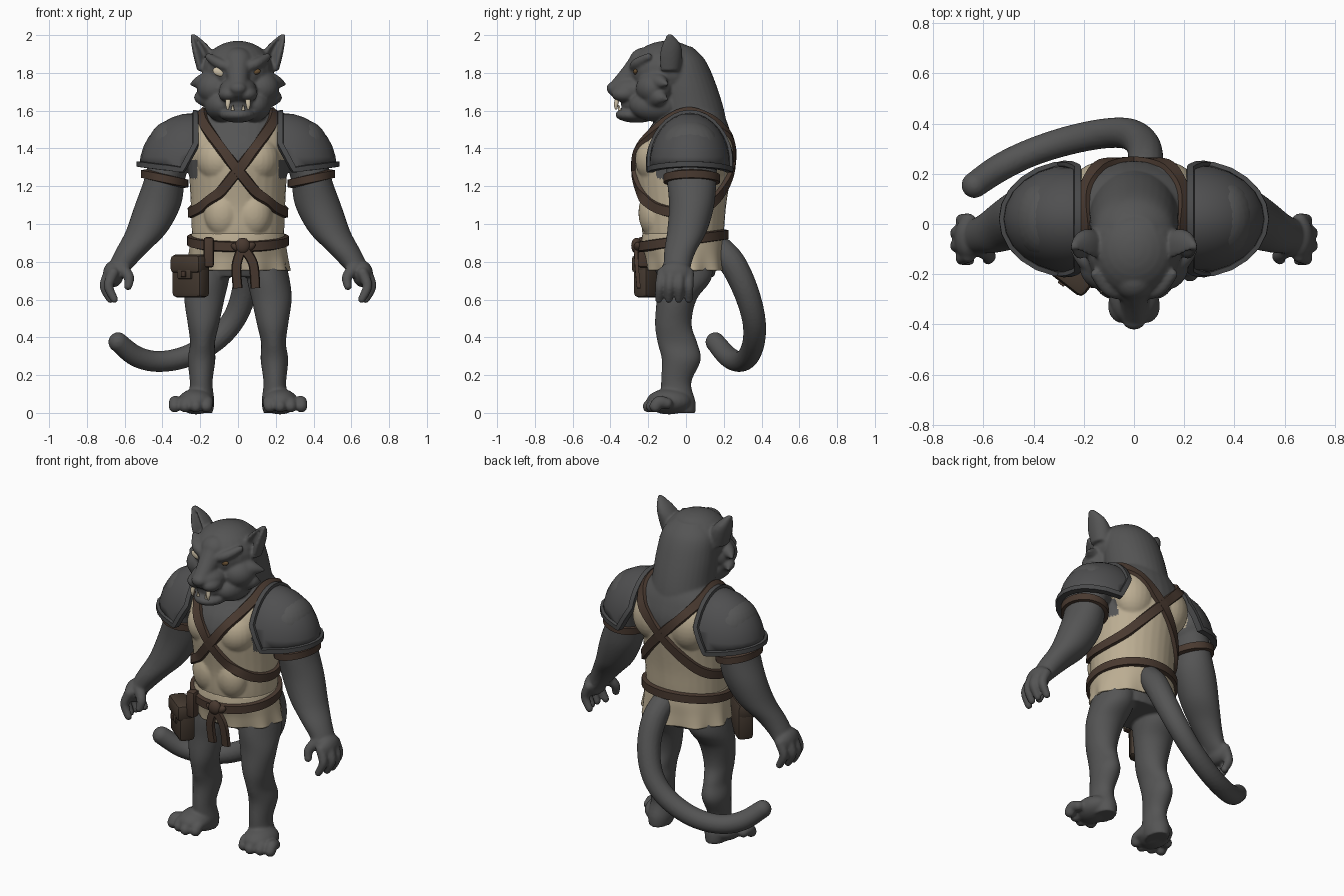
import bpy, bmesh, math
from mathutils import Vector, Matrix
from mathutils.bvhtree import BVHTree

if "Cube" in bpy.data.objects:
    bpy.data.objects.remove(bpy.data.objects["Cube"])


def material(name, r, g, b):
    mat = bpy.data.materials.new(name)
    mat.use_nodes = True
    mat.diffuse_color = (r, g, b, 1)
    node = next(n for n in mat.node_tree.nodes if n.type == "BSDF_PRINCIPLED")
    node.inputs["Base Color"].default_value = (r, g, b, 1)
    node.inputs["Roughness"].default_value = 0.8
    return mat


FUR = material("grey fur", .09, .09, .09)
CLOTH = material("beige cloth", .5, .42, .29)
LEATHER = material("brown leather", .066, .041, .029)
POUCH = material("dark pouch leather", .06, .042, .03)
ARMOR = material("armour plate", .079, .079, .081)
RIM = material("armour rim", .066, .067, .069)
IVORY = material("ivory", .6, .52, .38)
AMBER = material("amber", .13, .075, .03)


def make(name, bm, mat):
    bmesh.ops.recalc_face_normals(bm, faces=bm.faces)
    mesh = bpy.data.meshes.new(name)
    bm.to_mesh(mesh)
    mesh.materials.append(mat)
    mesh.shade_smooth()
    mesh.set_sharp_from_angle(angle=math.radians(42))
    obj = bpy.data.objects.new(name, mesh)
    bpy.context.scene.collection.objects.link(obj)
    return obj


def spline(pts, steps=6, closed=False):
    pts, out = [Vector(p) for p in pts], []
    n = len(pts)
    pick = (lambda i: pts[i % n]) if closed else (lambda i: pts[max(0, min(n - 1, i))])
    for i in range(n if closed else n - 1):
        a, b, c, d = (pick(i + k) for k in (-1, 0, 1, 2))
        for j in range(steps):
            t = j / steps
            out.append((b * 2 + (c - a) * t + (a * 2 - b * 5 + c * 4 - d) * t ** 2
                        + (b * 3 - a - c * 3 + d) * t ** 3) / 2)
    return out if closed else out + [pts[-1]]


def skin(bm, rings, closed_path=False, caps=True):
    rows = [[bm.verts.new(p) for p in ring] for ring in rings]
    pairs = list(zip(rows, rows[1:])) + ([(rows[-1], rows[0])] if closed_path else [])
    for a, b in pairs:
        for i in range(len(a)):
            j = (i + 1) % len(a)
            bm.faces.new((a[i], a[j], b[j], b[i]))
    if caps and not closed_path:
        bm.faces.new(rows[0])
        bm.faces.new(rows[-1])


def loft(bm, rings, flat=True, hollow=False, caps=True, wave=0, seg=32):
    """Ellipse rings (x, y, z, rx, ry), level or square to the path."""
    path, out = spline(rings), []
    u = Vector((1, .01, .02))
    for k, r in enumerate(path):
        c = r.xyz
        v = Vector((0, 1, 0))
        if not flat:
            t = (path[min(k + 1, len(path) - 1)].xyz - path[max(k - 1, 0)].xyz).normalized()
            u = (u - t * u.dot(t)).normalized()
            v = t.cross(u)
        else:
            u = Vector((1, 0, 0))
        ring = []
        for i in range(seg):
            a = math.tau * i / seg
            s = math.sin(a)
            if hollow and s < 0:
                s = -.75 * abs(math.sin(2 * a))
            w = 1 + wave * (k / len(path)) ** 2 * math.sin(9 * a)
            ring.append(c + u * (r[3] * math.cos(a) * w) + v * (r[4] * s * w))
        out.append(ring)
    skin(bm, out, caps=caps)


def limb(bm, pts, radii):
    """Round tube with ball ends."""
    loft(bm, [(*p, r, r) for p, r in zip(pts, radii)], flat=False, seg=16)
    for p, r in ((pts[0], radii[0]), (pts[-1], radii[-1])):
        ball(bm, p, (r, r, r))


def ball(bm, c, r, turn=0):
    m = Matrix.Translation(c) @ Matrix.Rotation(turn, 4, "Y") @ Matrix.Diagonal((*r, 1))
    bmesh.ops.create_uvsphere(bm, u_segments=24, v_segments=16, radius=1, matrix=m)


def ribbon(name, pts, normals, width, thick, mat, closed=True):
    bm, rings, n = bmesh.new(), [], len(pts)
    for i, (p, nor) in enumerate(zip(pts, normals)):
        nxt = pts[(i + 1) % n] if closed else pts[min(i + 1, n - 1)]
        prv = pts[i - 1] if closed else pts[max(i - 1, 0)]
        side = (nxt - prv).cross(nor).normalized() * width / 2
        lo, hi = p - nor * thick, p + nor * thick
        rings.append([lo - side, hi - side * .8, hi + side * .8, lo + side])
    skin(bm, rings, closed_path=closed)
    return make(name, bm, mat)


def box(name, m, c, size, mat):
    bm = bmesh.new()
    bmesh.ops.create_cube(bm, size=1, matrix=m @ Matrix.Translation(c) @ Matrix.Diagonal((*size, 1)))
    bmesh.ops.bevel(bm, geom=bm.edges[:], offset=min(size) * .25, segments=2, affect="EDGES", profile=.5)
    return make(name, bm, mat)


# Torso core and neck
body = bmesh.new()
loft(body, [(0, 0, .72, .23, .15), (0, -.015, .92, .243, .21), (0, -.015, 1.1, .25, .228),
            (0, -.015, 1.3, .262, .258), (0, 0, 1.42, .28, .25), (0, .02, 1.52, .26, .205),
            (0, .03, 1.6, .18, .16)])
loft(body, [(0, .06, 1.4, .2, .17), (0, .027, 1.58, .18, .18), (0, -.01, 1.75, .175, .165),
            (0, -.035, 1.87, .155, .135), (0, -.05, 1.94, .09, .08)])
for s in (1, -1):
    ball(body, (s * .095, -.15, 1.34), (.125, .12, .13))
    ball(body, (s * .12, .14, 1.38), (.13, .11, .15))
    ball(body, (s * .08, -.17, 1.06), (.1, .082, .13))
core = BVHTree.FromBMesh(body)

# Skull, muzzle and jaw
ball(body, (0, -.1, 1.81), (.188, .2, .16))
ball(body, (0, -.28, 1.71), (.1, .125, .07))
ball(body, (0, -.385, 1.718), (.045, .036, .034))
ball(body, (0, -.262, 1.578), (.095, .113, .042))
ball(body, (0, -.26, 1.635), (.09, .085, .06))
limb(body, [(0, -.36, 1.715), (0, -.3, 1.78), (0, -.22, 1.85)], [.052, .058, .085])
for s in (1, -1):
    ball(body, (s * .048, -.325, 1.688), (.056, .07, .043))
    ball(body, (s * .085, -.16, 1.63), (.092, .14, .088))
    ball(body, (s * .118, -.165, 1.72), (.1, .1, .09))
    limb(body, [(s * .035, -.28, 1.825), (s * .1, -.26, 1.85), (s * .155, -.2, 1.885)], [.024, .028, .02])
    for z, tip in ((1.75, .25), (1.67, .222)):
        limb(body, [(s * .13, -.16, z), (s * .195, -.135, z), (s * tip, -.1, z - .01)], [.07, .043, .008])
    loft(body, [(s * .16, -.09, 1.81, .055, .06), (s * .178, -.088, 1.89, .058, .068),
                (s * .205, -.085, 1.95, .042, .056), (s * .24, -.09, 2.005, .012, .016)], hollow=True)

# Arms and hands
for s in (1, -1):
    ball(body, (s * .35, .02, 1.4), (.13, .16, .15))
    loft(body, [(s * .34, .03, 1.42, .12, .14), (s * .385, .03, 1.25, .108, .132), (s * .424, .03, 1.1, .122, .12),
                (s * .485, .005, .96, .11, .105), (s * .56, -.03, .86, .088, .085),
                (s * .61, -.045, .79, .07, .074), (s * .65, -.055, .72, .045, .075)])
    ball(body, (s * .66, -.055, .735), (.055, .088, .07))
    for i in range(4):
        y = -.125 + .046 * i
        x = .718 - .022 * abs(i - 1.5)
        limb(body, [(s * (x - .025), y, .74), (s * x, y * 1.1, .67), (s * (x - .03), y * 1.15, .602)],
             [.03, .026, .021])
    limb(body, [(s * .62, -.09, .77), (s * .578, -.125, .72), (s * .582, -.14, .67)], [.036, .028, .022])

# Legs and feet
for s in (1, -1):
    loft(body, [(s * .14, 0, .84, .1, .14), (s * .16, -.01, .71, .113, .145), (s * .178, -.05, .6, .106, .106),
                (s * .183, -.067, .47, .083, .097), (s * .188, -.045, .37, .066, .105),
                (s * .193, -.025, .28, .073, .103), (s * .195, -.052, .16, .06, .08),
                (s * .195, -.04, .06, .07, .09), (s * .195, -.03, 0, .06, .08)])
    ball(body, (s * .222, -.09, .06), (.095, .12, .068))
    for i in range(4):
        x = .158 + .056 * i
        limb(body, [(s * x, -.1, .05), (s * (x + .006), -.165 + .012 * abs(i - 1), .057),
                    (s * (x + .009), -.198 + .018 * abs(i - 1), .034)], [.03, .034, .032])

# Tail
limb(body, [(.02, .14, .9), (.045, .24, .8), (.035, .315, .65), (-.02, .358, .5), (-.12, .36, .385),
            (-.27, .33, .3), (-.42, .28, .272), (-.54, .22, .3), (-.635, .155, .375)],
     [.07, .072, .068, .063, .06, .058, .056, .056, .052])

# Fuse the body, then colour the tunic on its faces
obj = make("body", body, FUR)
mod = obj.modifiers.new("fuse", "REMESH")
mod.mode, mod.voxel_size = "VOXEL", .008
mod = obj.modifiers.new("soften", "SMOOTH")
mod.factor, mod.iterations = .5, 5
fused = bpy.data.meshes.new_from_object(obj.evaluated_get(bpy.context.evaluated_depsgraph_get()))
obj.modifiers.clear()
obj.data = fused
fused.materials.clear()
fused.materials.append(FUR)
fused.materials.append(CLOTH)
fused.shade_smooth()
for f in fused.polygons:
    x, y, z = abs(f.center.x), f.center.y, f.center.z
    armpit = x > .272 or (x > .215 and 1.24 < z < 1.34 and y < .12)
    f.material_index = int(.92 < z < 1.58 and not armpit and z < 1.3 + 1.2 * x)
face_tree = BVHTree.FromPolygons([v.co for v in fused.vertices], [p.vertices for p in fused.polygons])

# Tunic skirt
bm = bmesh.new()
loft(bm, [(0, -.015, .95, .245, .215), (0, -.015, .89, .254, .222), (0, -.005, .82, .263, .212),
          (0, .003, .755, .272, .207)], caps=False, wave=.05, seg=72)
skirt = make("tunic_skirt", bm, CLOTH)
mod = skirt.modifiers.new("cloth", "SOLIDIFY")
mod.thickness = .012

# Crossed chest straps, laid on the torso
for s, name in ((1, "left_strap"), (-1, "right_strap")):
    path = spline([(.2 * s, 0, 1.6), (.19 * s, -.12, 1.54), (.1 * s, -.25, 1.41), (0, -.28, 1.285),
                   (-.11 * s, -.27, 1.165), (-.22 * s, -.17, 1.085), (-.265 * s, 0, 1.06), (-.22 * s, .15, 1.11),
                   (-.12 * s, .23, 1.21), (0, .26, 1.33), (.13 * s, .22, 1.46), (.2 * s, .12, 1.56)], 8, True)
    pts, nors = [], []
    for p in path:
        c = Vector((0, 0, min(p.z, 1.4)))
        d = (p - c).normalized()
        hit = core.ray_cast(c + d * .8, -d)
        pts.append(hit[0] if hit[0] else p)
        nors.append(hit[1] if hit[0] and hit[1].dot(d) > 0 else d)
    n = len(pts)
    for _ in range(4):
        pts = [(pts[i - 1] + pts[i] * 2 + pts[(i + 1) % n]) / 4 for i in range(n)]
        nors = [(nors[i - 1] + nors[i] + nors[(i + 1) % n]).normalized() for i in range(n)]
    ribbon(name, [p + q * .006 for p, q in zip(pts, nors)], nors, .062, .014, LEATHER)

# Belt, knot and hanging ends
angles = [math.tau * i / 64 for i in range(64)]
out = [Vector((math.cos(a), math.sin(a), 0)) for a in angles]
ribbon("belt", [Vector((.255 * d.x, -.018 + .229 * d.y, .912 + .032 * d.y)) for d in out], out, .058, .014, LEATHER)
bm = bmesh.new()
ball(bm, (.025, -.262, .885), (.04, .028, .042))
ball(bm, (-.005, -.255, .875), (.035, .02, .02), .5)
ball(bm, (.06, -.255, .88), (.035, .02, .022), -.5)
make("belt_knot", bm, LEATHER)
for name, pts in (("belt_end_right", [(.02, -.265, .87), (-.008, -.262, .78), (-.002, -.25, .66)]),
                  ("belt_end_left", [(.03, -.265, .87), (.08, -.262, .79), (.092, -.25, .66)])):
    path = spline(pts)
    ribbon(name, path, [Vector((0, -1, 0))] * len(path), .052, .01, LEATHER, False)

# Belt pouch
m = Matrix.Translation((-.25, -.187, .73)) @ Matrix.Rotation(math.radians(-38), 4, "Z")
box("pouch", m, (0, 0, -.012), (.195, .095, .215), POUCH)
box("pouch_flap", m, (0, -.008, .058), (.2, .106, .1), POUCH)
box("pouch_flap_tip", m, (0, -.048, .005), (.09, .02, .05), POUCH)
box("pouch_button", m, (0, -.062, .005), (.03, .014, .03), LEATHER)
box("pouch_hanger", Matrix.Translation((-.155, -.225, .85)), (0, 0, 0), (.055, .06, .16), LEATHER)

# Shoulder plates with rims, and arm bands
for s, side in ((1, "left"), (-1, "right")):
    bm = bmesh.new()
    mid = Vector((s * .24, .02, 1.3))
    ball(bm, mid, (.282, .218, .287))
    for co, no in (((s * .225, 0, 0), (s, 0, 0)), ((s * .3, 0, 1.288), (s * -.13, 0, 1)),
                   ((s * .225, 0, 1.42), (s * .88, 0, .47))):
        bmesh.ops.bisect_plane(bm, geom=bm.verts[:] + bm.edges[:] + bm.faces[:], plane_co=co, plane_no=no,
                               clear_inner=True)
    bmesh.ops.remove_doubles(bm, verts=bm.verts, dist=.006)
    edges = [e for e in bm.edges if e.is_boundary]
    v, loop = edges[0].verts[0], []
    while edges:
        e = next((e for e in v.link_edges if e in edges), None)
        if e is None:
            break
        edges.remove(e)
        v = e.other_vert(v)
        loop.append(v.co.copy())
    plate = make(side + "_shoulder_plate", bm, ARMOR)
    plate.modifiers.new("plate", "SOLIDIFY").thickness = .012
    ribbon(side + "_shoulder_rim", loop, [(p - mid).normalized() for p in loop], .034, .017, RIM)
    ribbon(side + "_arm_band", [Vector((s * .388 + .112 * d.x, .03 + .136 * d.y, 1.24 + s * .025 * d.x)) for d in out],
           out, .05, .013, LEATHER)

# Eyes and teeth
for s, side, mat, size in ((1, "left", AMBER, .022), (-1, "right", IVORY, .037)):
    hit = face_tree.ray_cast(Vector((s * .098, -1, 1.806)), Vector((0, 1, 0)))[0]
    bm = bmesh.new()
    ball(bm, hit + Vector((0, .002, 0)), (size, .013, size * .64), -s * .3)
    make(side + "_eye", bm, mat)
bm = bmesh.new()
for s in (1, -1):
    loft(bm, [(s * .052, -.365, 1.66, .014, .013), (s * .054, -.37, 1.63, .012, .011),
              (s * .054, -.37, 1.605, .005, .005)], seg=12)
    loft(bm, [(s * .028, -.35, 1.6, .01, .009), (s * .028, -.358, 1.63, .003, .003)], seg=12)
make("teeth", bm, IVORY)
